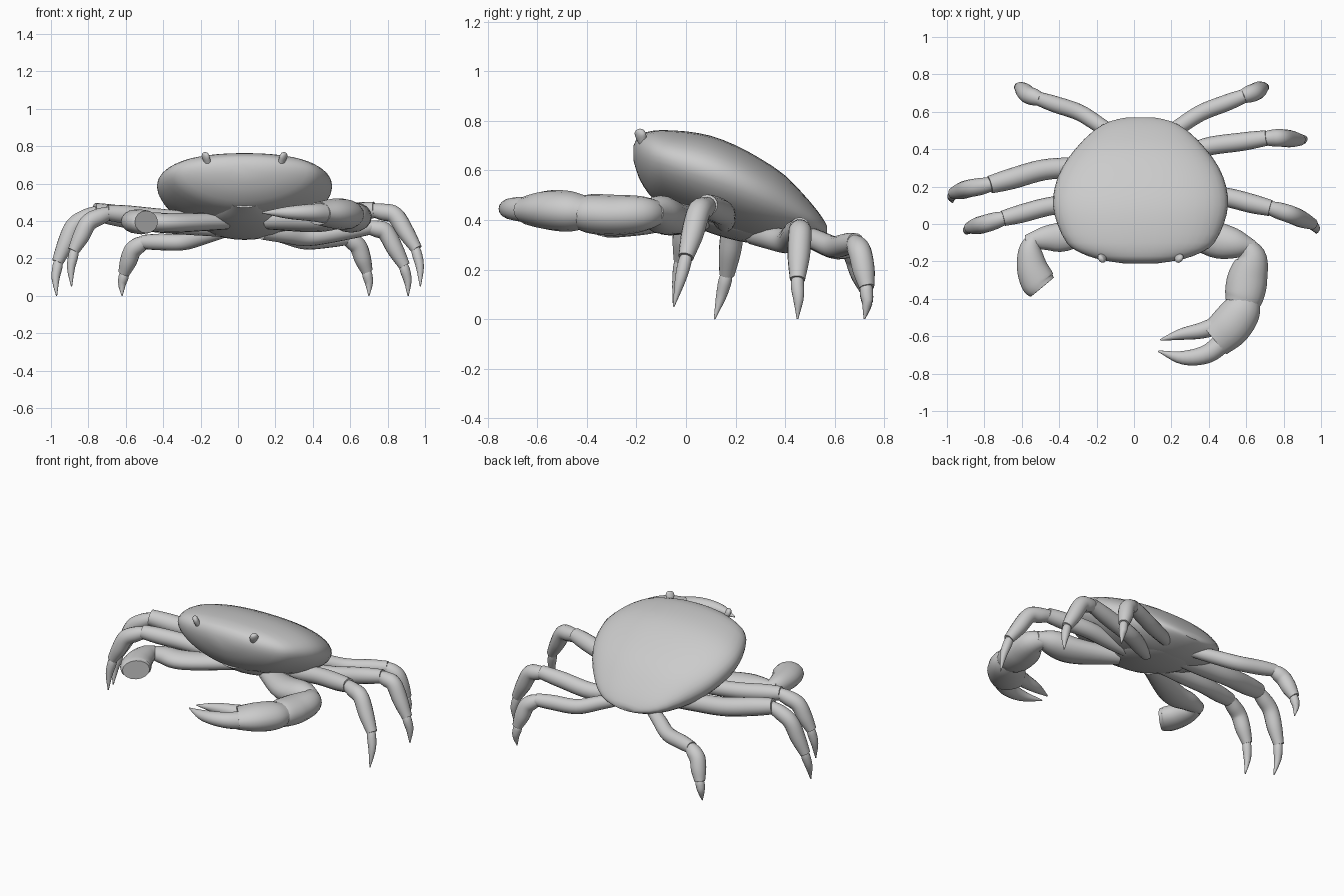
import bpy, bmesh, math
from mathutils import Vector

cube = bpy.data.objects.get("Cube")
if cube:
    bpy.data.objects.remove(cube, do_unlink=True)

GREY = (0.6, 0.6, 0.6, 1)
mat = bpy.data.materials.new("shell_grey")
mat.use_nodes = True
mat.diffuse_color = GREY
bsdf = mat.node_tree.nodes["Principled BSDF"]
bsdf.inputs["Base Color"].default_value = GREY
bsdf.inputs["Roughness"].default_value = 0.6


def loft(name, rings):
    """Skin a list of equal point rings and cap both ends."""
    bm = bmesh.new()
    loops = [[bm.verts.new(p) for p in ring] for ring in rings]
    n = len(loops[0])
    for a, b in zip(loops, loops[1:]):
        for i in range(n):
            j = (i + 1) % n
            bm.faces.new((a[i], a[j], b[j], b[i]))
    bm.faces.new(loops[0][::-1])
    bm.faces.new(loops[-1])
    bmesh.ops.recalc_face_normals(bm, faces=bm.faces)
    mesh = bpy.data.meshes.new(name)
    bm.to_mesh(mesh)
    bm.free()
    mesh.materials.append(mat)
    ob = bpy.data.objects.new(name, mesh)
    bpy.context.collection.objects.link(ob)
    bpy.ops.object.select_all(action='DESELECT')
    ob.select_set(True)
    bpy.context.view_layer.objects.active = ob
    bpy.ops.object.shade_smooth_by_angle(angle=math.radians(45))


def smooth_path(keys, steps):
    """Catmull-Rom through keys of any dimension."""
    keys = [Vector(k) for k in keys]
    pts = [2 * keys[0] - keys[1]] + keys + [2 * keys[-1] - keys[-2]]
    out = []
    for a, b, c, d in zip(pts, pts[1:], pts[2:], pts[3:]):
        for s in range(steps):
            t = s / steps
            out.append(0.5 * (2 * b + (c - a) * t + (2 * a - 5 * b + 4 * c - d) * t * t
                              + (3 * b - a - 3 * c + d) * t ** 3))
    return out + [keys[-1]]


def tube(name, keys, sides=16, steps=5):
    """Keys are x, y, z, half width, half height."""
    path = smooth_path(keys, steps)
    rings = []
    for i, p in enumerate(path):
        tangent = (path[min(i + 1, len(path) - 1)].xyz - path[max(i - 1, 0)].xyz).normalized()
        side = tangent.cross(Vector((0, 0, 1))).normalized()
        up = side.cross(tangent)
        w, h = max(p[3], 0.003), max(p[4], 0.003)
        rings.append([p.xyz + side * w * math.cos(k * math.tau / sides)
                      + up * h * math.sin(k * math.tau / sides) for k in range(sides)])
    loft(name, rings)


# Body shell: y, half width, top, rim and bottom heights
stations = [(-.212, .08, .70, .67, .64), (-.19, .22, .742, .67, .57), (-.15, .33, .757, .66, .505),
            (-.1, .395, .763, .65, .46), (0, .445, .758, .62, .41), (.1, .468, .74, .59, .365),
            (.2, .458, .702, .555, .335), (.3, .42, .648, .51, .31), (.4, .35, .58, .46, .30),
            (.5, .25, .475, .405, .315), (.55, .16, .41, .375, .333), (.57, .07, .375, .36, .345)]


def spow(v, e):
    return math.copysign(abs(v) ** e, v)


rings = []
for y, w, top, rim, low in smooth_path(stations, 2):
    ring = []
    for k in range(40):
        c, s = math.cos(k * math.tau / 40), math.sin(k * math.tau / 40)
        e = 0.89 if s > 0 else 1.1
        ring.append((0.035 + w * spow(c, e), y, rim + spow(s, e) * (top - rim if s > 0 else rim - low)))
    rings.append(ring)
loft("body_shell", rings)

# Underbody that carries the limbs
tube("underbody", [(.035, -.12, .50, .08, .03), (.035, .03, .44, .18, .06), (.035, .22, .39, .22, .075),
                   (.035, .4, .37, .19, .07), (.035, .49, .375, .1, .04)], sides=24)


# Walking legs: hip, middle, elbow, knee, lower joint, tip, upper radius
def leg(name, hip, mid, elbow, knee, joint, tip, r):
    def key(p, r):
        return (*p, r, r)

    def lerp(a, b, t):
        return tuple(Vector(a).lerp(Vector(b), t))

    tube(name + "_upper", [key(hip, r * .8), key(lerp(hip, mid, .5), r * .95), key(mid, r),
                           key(lerp(mid, elbow, .6), r), key(elbow, r * .85)])
    tube(name + "_lower", [key(lerp(elbow, mid, .06), .035), key(lerp(elbow, knee, .4), .045),
                           key(knee, .047), key(lerp(knee, joint, .5), .045), key(joint, .031)])
    outward = (Vector(joint) - Vector((0, 0, joint[2]))).normalized()
    claw_mid = Vector(lerp(joint, tip, .5)) + outward * .008
    tube(name + "_tip", [key(lerp(joint, knee, .08), .022), key(lerp(joint, tip, .15), .027),
                         key(claw_mid, .021), key(tip, .003)])


leg("left_front_leg", (.15, .16, .39), (.48, .145, .43), (.73, .085, .46), (.84, .05, .43),
    (.955, 0, .25), (.975, -.05, .05), .051)
leg("left_middle_leg", (.13, .27, .34), (.38, .41, .315), (.71, .46, .37), (.79, .46, .34),
    (.89, .45, .16), (.91, .45, 0), .049)
leg("left_rear_leg", (.13, .45, .35), (.36, .595, .292), (.59, .685, .31), (.645, .705, .26),
    (.69, .73, .13), (.70, .72, 0), .044)
leg("right_front_leg", (-.08, .14, .39), (-.45, .095, .42), (-.70, .03, .445), (-.8, 0, .39),
    (-.88, -.02, .24), (-.89, -.05, .05), .049)
leg("right_middle_leg", (-.08, .32, .36), (-.48, .29, .40), (-.77, .21, .45), (-.88, .19, .37),
    (-.965, .165, .18), (-.97, .115, 0), .056)
leg("right_rear_leg", (-.06, .45, .35), (-.29, .595, .288), (-.51, .67, .288), (-.565, .69, .24),
    (-.61, .73, .12), (-.62, .72, 0), .044)

# Left claw arm with wrist, palm and two pincers
tube("left_arm", [(.16, .06, .40, .05, .045), (.4, -.07, .41, .095, .07), (.54, -.105, .43, .08, .07),
                  (.645, -.12, .43, .03, .035)])
tube("left_wrist", [(.59, -.10, .43, .04, .045), (.63, -.18, .425, .08, .072),
                    (.607, -.29, .42, .107, .082), (.59, -.38, .425, .105, .08),
                    (.575, -.43, .43, .09, .068)])
tube("left_palm", [(.60, -.40, .43, .08, .065), (.57, -.47, .435, .105, .082),
                   (.51, -.55, .44, .112, .08), (.43, -.62, .44, .1, .062)])
tube("left_fixed_pincer", [(.45, -.54, .44, .05, .05), (.36, -.57, .445, .043, .042),
                           (.25, -.59, .445, .03, .03), (.14, -.62, .445, .004, .004)])
tube("left_moving_pincer", [(.49, -.62, .44, .055, .055), (.39, -.695, .445, .05, .046),
                            (.26, -.715, .445, .036, .032), (.13, -.68, .445, .004, .004)])

# Right claw arm, ending in an open wrist
tube("right_arm", [(-.06, .08, .40, .05, .045), (-.34, -.055, .39, .08, .052),
                   (-.47, -.075, .395, .065, .05), (-.58, -.09, .395, .03, .035)])
tube("right_wrist", [(-.535, -.07, .40, .035, .035), (-.555, -.14, .40, .062, .055),
                     (-.545, -.23, .398, .082, .064), (-.515, -.305, .395, .092, .066),
                     (-.49, -.338, .395, .08, .06)])

# Eye stalks
for name, side in (("right_eye", -1), ("left_eye", 1)):
    x = 0.035 + side * 0.19
    tube(name, [(x, -.16, .68, .016, .016), (x + side * .008, -.175, .715, .02, .016),
                (x + side * .018, -.184, .745, .026, .017), (x + side * .022, -.187, .762, .018, .013),
                (x + side * .023, -.188, .768, .004, .004)])
